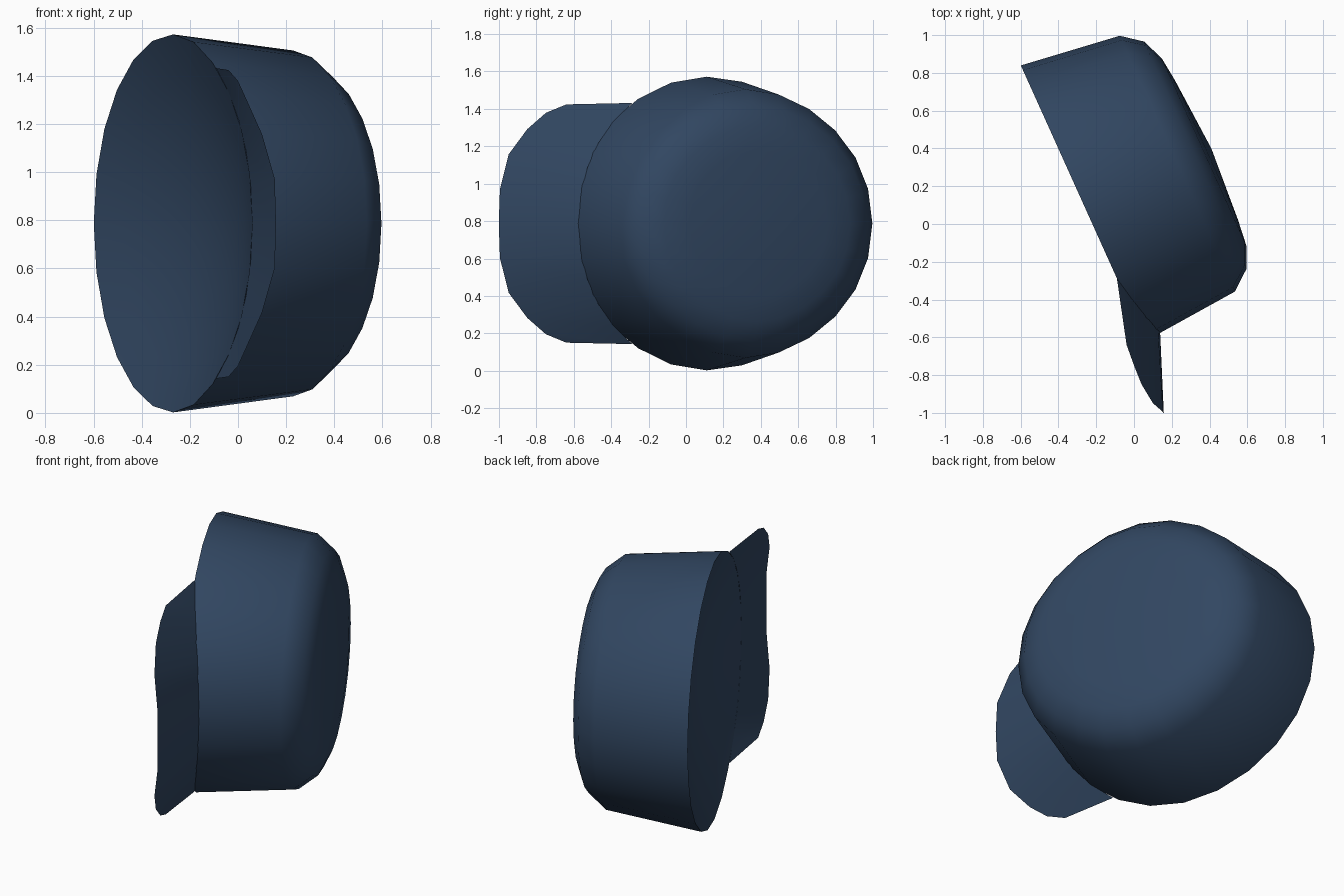
import bpy, bmesh, math
from mathutils import Vector

if "Cube" in bpy.data.objects:
    bpy.data.objects.remove(bpy.data.objects["Cube"])

# Cap frame: the cap lies on its side, peak pointing along FWD, dome along UP
FWD = Vector((0.411, -0.911, 0))
UP = Vector((0.911, 0.411, 0))
MID_Z = 0.787
SEG = 24


def place(u, v, h):
    return FWD * u + UP * h + Vector((0, 0, v + MID_Z))


def ring_point(ring, a, h=None, k=1.0):
    """Point on a crown ring, slightly pinched at the front diagonals."""
    c, ru, rv, h0, back = ring
    pinch = (0.025 if math.cos(a) > 0 else back) * math.sin(2 * a) ** 2
    return place(c + ru * k * math.cos(a), rv * k * (1 - pinch) * math.sin(a),
                 h0 if h is None else h)


navy = bpy.data.materials.new("navy cloth")
navy.diffuse_color = (0.031, 0.062, 0.120, 1)
navy.use_nodes = True
navy.node_tree.nodes["Principled BSDF"].inputs["Base Color"].default_value = navy.diffuse_color


def finish(bm, name):
    bmesh.ops.remove_doubles(bm, verts=bm.verts, dist=0.0005)
    bmesh.ops.dissolve_degenerate(bm, dist=0.0005, edges=bm.edges)
    bmesh.ops.recalc_face_normals(bm, faces=bm.faces)
    mesh = bpy.data.meshes.new(name)
    bm.to_mesh(mesh)
    bm.free()
    ob = bpy.data.objects.new(name, mesh)
    bpy.context.collection.objects.link(ob)
    mesh.materials.append(navy)
    bpy.ops.object.select_all(action='DESELECT')
    ob.select_set(True)
    bpy.context.view_layer.objects.active = ob
    bpy.ops.object.shade_smooth_by_angle(angle=math.radians(45))


# Crown: elliptical rings (centre u, radius u, radius v, height, back pinch)
RIM = (-0.211, 0.801, 0.785, -0.201, 0.0)
OUTER = [(-0.196, 0.404, 0.390, 0.511, 0.02), (-0.194, 0.546, 0.525, 0.495, 0.02),
         (-0.199, 0.660, 0.632, 0.446, 0.02), (-0.197, 0.743, 0.718, 0.341, 0.02)]
# shallow hollow underside
HOLLOW = 0.17
INNER = [(-0.211, 0.801 * t, 0.785 * t, -0.201 + HOLLOW * (1 - t * t), 0.0)
         for t in (0.8, 0.6, 0.4, 0.2)]
bm = bmesh.new()
loops = [[bm.verts.new(ring_point(r, math.tau * i / SEG)) for i in range(SEG)]
         for r in OUTER + [RIM] + INNER]
apex = bm.verts.new(place(-0.196, 0, 0.538))
base = bm.verts.new(place(-0.211, 0, -0.201 + HOLLOW))
for i in range(SEG):
    j = (i + 1) % SEG
    for lo, hi in zip(loops, loops[1:]):
        bm.faces.new((lo[i], lo[j], hi[j], hi[i]))
    bm.faces.new((loops[0][j], loops[0][i], apex))
    bm.faces.new((loops[-1][i], loops[-1][j], base))
finish(bm, "crown")

# Peak: curved wedge from the crown front to a thin outer edge (u, v, h)
EDGE = [(0.978, 0, -0.268), (0.970, 0.185, -0.270), (0.906, 0.37, -0.299),
        (0.79, 0.505, -0.313), (0.683, 0.592, -0.308), (0.567, 0.637, -0.299)]
END = math.radians(57)
bm = bmesh.new()
columns = []
for i in range(-5, 6):
    a = END * i / 5
    h = -0.11 - 0.091 * (math.sin(a) / math.sin(END)) ** 2
    u, v, he = EDGE[abs(i)]
    columns.append([bm.verts.new(p) for p in (
        ring_point(RIM, a, h, 1 - 0.13 * (h - RIM[3])),   # follows crown taper
        place(u, math.copysign(v, i), he),
        ring_point(RIM, a))])
for p, q in zip(columns, columns[1:]):
    for k in range(3):
        m = (k + 1) % 3
        bm.faces.new((p[k], p[m], q[m], q[k]))
finish(bm, "peak")
